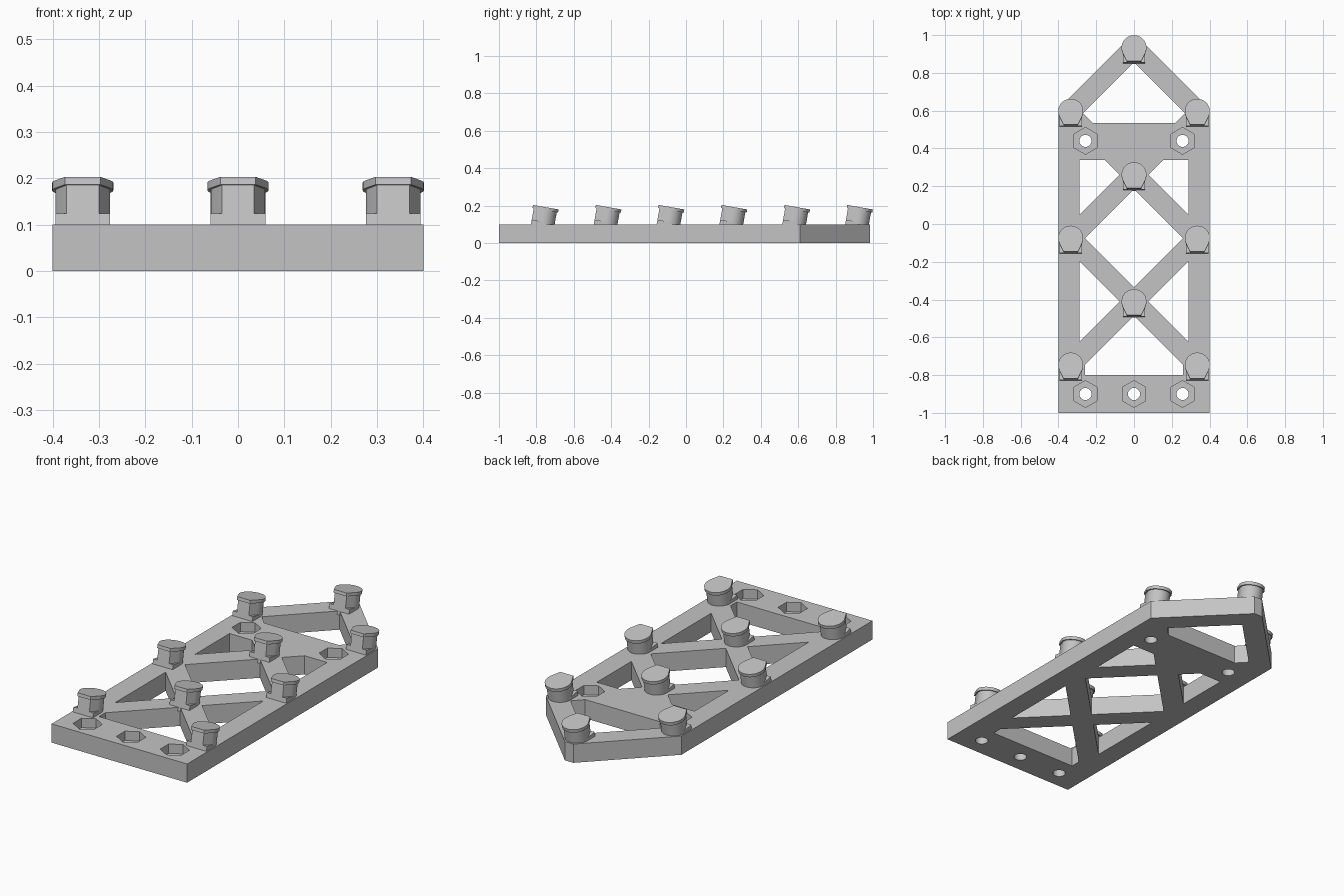
import bpy, bmesh
from math import cos, sin, pi, radians
from mathutils import Matrix

if "Cube" in bpy.data.objects:
    bpy.data.objects.remove(bpy.data.objects["Cube"])

grey = bpy.data.materials.new("plain grey")
grey.use_nodes = True
colour = (0.55, 0.55, 0.55, 1)
grey.diffuse_color = colour
grey.node_tree.nodes["Principled BSDF"].inputs["Base Color"].default_value = colour


def prism(bm, outline, z0, z1):
    """Extrude a flat outline from z0 to z1."""
    face = bm.faces.new([bm.verts.new((x, y, z0)) for x, y in outline])
    top = bmesh.ops.extrude_face_region(bm, geom=[face])["geom"]
    for v in top:
        if isinstance(v, bmesh.types.BMVert):
            v.co.z = z1


def make_object(name, bm):
    bmesh.ops.recalc_face_normals(bm, faces=bm.faces)
    mesh = bpy.data.meshes.new(name)
    bm.to_mesh(mesh)
    bm.free()
    mesh.materials.append(grey)
    ob = bpy.data.objects.new(name, mesh)
    bpy.context.collection.objects.link(ob)
    return ob


def ring(x, y, r, n):
    return [(x + r * sin(2 * pi * i / n), y + r * cos(2 * pi * i / n)) for i in range(n)]


def mirrored(half):
    """Close a half outline across x = 0."""
    return half + [(-x, y) for x, y in reversed(half) if x > 0]


THICK = 0.1
RAIL = 0.288      # inner edge of the side rails
ARM = 0.076       # diagonal half width, measured along y
STEP = 0.336      # spacing of the lattice nodes
nodes = [0.933 - STEP * k for k in range(6)]
N0, N2, N4 = nodes[0], nodes[2], nodes[4]

# Truss plate blank with pointed end
bm = bmesh.new()
prism(bm, mirrored([(0.4, -1), (0.4, 0.61), (0.025, 0.985)]), 0, THICK)
plate = make_object("truss_plate", bm)

# Openings between the braces
bm = bmesh.new()
centre_openings = [
    [(0, N0 - ARM), (0.27, N0 - ARM - 0.27), (0.22, 0.535)],
    [(0, N2 - ARM), (STEP - ARM, nodes[3]), (0, N4 + ARM)],
    [(0, N4 - ARM), (STEP - ARM, nodes[5]), (STEP - ARM, -0.8)],
]
for half in centre_openings:
    prism(bm, mirrored(half), -0.1, 0.2)
for s in (-1, 1):
    upper = [(RAIL, 0.34), (0.34 - N2 + ARM, 0.34), (ARM, N2), (RAIL, N2 + ARM - RAIL)]
    lower = [(RAIL, N4 - ARM + RAIL), (ARM, N4), (RAIL, N4 + ARM - RAIL)]
    for outline in (upper, lower):
        prism(bm, [(s * x, y) for x, y in outline], -0.1, 0.2)

# Bolt holes and hexagonal nut pockets
bolts = [(-0.257, 0.44), (0.257, 0.44), (-0.257, -0.9), (0, -0.9), (0.257, -0.9)]
for x, y in bolts:
    prism(bm, ring(x, y, 0.032, 32), -0.1, 0.2)
through_cutter = make_object("through_cutter", bm)
bm = bmesh.new()
for x, y in bolts:
    prism(bm, ring(x, y, 0.071, 6), 0.05, 0.2)
pocket_cutter = make_object("pocket_cutter", bm)

for cutter in (through_cutter, pocket_cutter):
    cutter.hide_render = True
    mod = plate.modifiers.new(cutter.name, "BOOLEAN")
    mod.operation = "DIFFERENCE"
    mod.solver = "EXACT"
    mod.object = cutter
graph = bpy.context.evaluated_depsgraph_get()
cut_mesh = bpy.data.meshes.new_from_object(plate.evaluated_get(graph))
plate.modifiers.clear()
plate.data = cut_mesh
for cutter in (through_cutter, pocket_cutter):
    bpy.data.objects.remove(cutter)


def teardrop(r, flat, front, n=28):
    """Round at the back, tapering to a flat front edge."""
    a0, a1 = radians(-25), radians(205)
    arc = [(r * cos(a0 + (a1 - a0) * i / n), r * sin(a0 + (a1 - a0) * i / n))
           for i in range(n + 1)]
    return arc + [(-flat, front), (flat, front)]


# Tilted pegs: shaft, front foot and overhanging head
bm = bmesh.new()
prism(bm, teardrop(0.059, 0.035, -0.066), -0.03, 0.078)
prism(bm, [(-0.059, -0.066), (0.059, -0.066), (0.059, 0), (-0.059, 0)], -0.03, 0.013)
prism(bm, teardrop(0.066, 0.038, -0.073), 0.075, 0.092)
bmesh.ops.transform(bm, matrix=Matrix.Rotation(radians(-10), 4, "X"), verts=bm.verts)
first_peg = make_object("peg", bm)
bpy.data.objects.remove(first_peg)
peg_mesh = bpy.data.meshes["peg"]

objects = [plate]
for k, y in enumerate(nodes):
    for x in ([0] if k % 2 == 0 else [-0.335, 0.335]):
        peg = bpy.data.objects.new("tilted_peg", peg_mesh)
        bpy.context.collection.objects.link(peg)
        peg.location = (x, y - 0.015, THICK)
        objects.append(peg)

# Smooth curved walls, keeping hard edges
bpy.ops.object.select_all(action="DESELECT")
for ob in objects[:2]:
    ob.select_set(True)
bpy.context.view_layer.objects.active = plate
bpy.ops.object.shade_smooth_by_angle(angle=radians(20))
